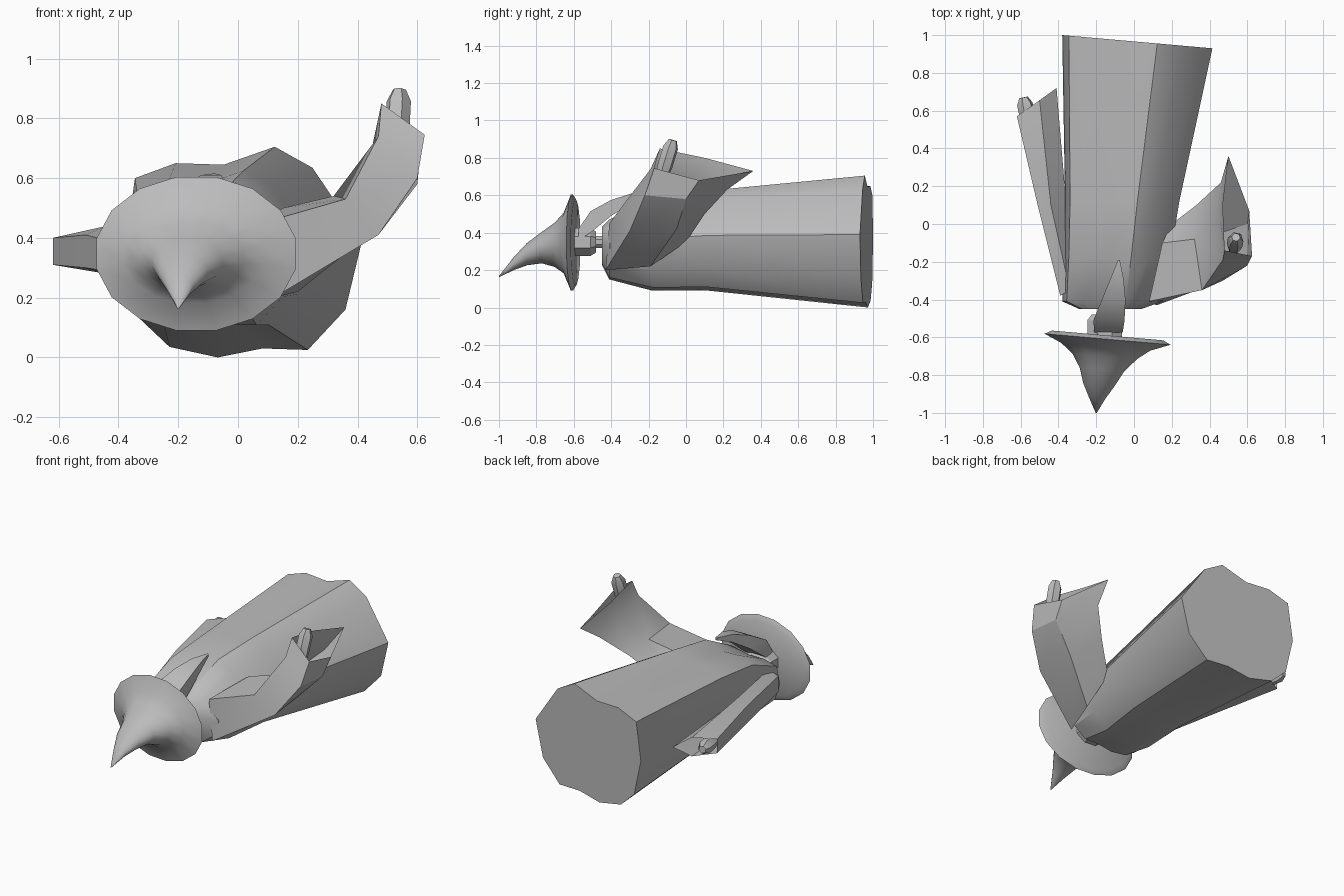
import bpy
import bmesh
from math import cos, sin, pi, radians
from mathutils import Vector

cube = bpy.data.objects.get("Cube")
if cube:
    bpy.data.objects.remove(cube, do_unlink=True)

grey = bpy.data.materials.new("plain_grey")
grey.use_nodes = True
grey.diffuse_color = (0.5, 0.5, 0.5, 1)
grey.node_tree.nodes["Principled BSDF"].inputs["Base Color"].default_value = grey.diffuse_color


def loft(name, rings, cap_start=True, cap_end=True, angle=30):
    """Skin a list of equal-length point rings into one object."""
    bm = bmesh.new()
    loops = [[bm.verts.new(p) for p in ring] for ring in rings]
    for a, b in zip(loops, loops[1:]):
        for i in range(len(a)):
            j = (i + 1) % len(a)
            bm.faces.new((a[i], a[j], b[j], b[i]))
    if cap_start:
        bm.faces.new(loops[0][::-1])
    if cap_end:
        bm.faces.new(loops[-1])
    bmesh.ops.recalc_face_normals(bm, faces=bm.faces)
    mesh = bpy.data.meshes.new(name)
    bm.to_mesh(mesh)
    bm.free()
    mesh.materials.append(grey)
    obj = bpy.data.objects.new(name, mesh)
    bpy.context.collection.objects.link(obj)
    bpy.ops.object.select_all(action='DESELECT')
    obj.select_set(True)
    bpy.context.view_layer.objects.active = obj
    bpy.ops.object.shade_smooth_by_angle(angle=radians(angle))
    return obj


def ellipse(y, cx, cz, rx, rz, sides, tilt=0.0):
    """Ring facing along y, leaning by tilt across x."""
    turns = [2 * pi * (i + 0.5) / sides for i in range(sides)]
    return [(cx + rx * cos(t), y - tilt * rx * cos(t), cz + rz * sin(t)) for t in turns]


def box_ring(y, x0, x1, z0, z1):
    return [(x0, y, z0), (x1, y, z0), (x1, y, z1), (x0, y, z1)]


def hand(name, start, end, radius):
    """Tapered six-sided mitten between two points."""
    a, b = Vector(start), Vector(end)
    axis = (b - a).normalized()
    u = axis.orthogonal().normalized()
    v = axis.cross(u)
    rings = []
    for f, r in ((0, 0.8), (0.3, 1), (0.8, 1), (1, 0.55)):
        c = a.lerp(b, f)
        rings.append([c + radius * r * (u * cos(i * pi / 3) + v * sin(i * pi / 3))
                      for i in range(6)])
    loft(name, rings)


# Robe: wavy hem outline squeezed into a smaller frame at each section
hem = [(-.345, .6), (-.21, .65), (-.05, .645), (.12, .705), (.245, .635), (.41, .39),
       (.355, .16), (.23, .025), (.08, .03), (-.07, 0), (-.23, .035), (-.33, .13), (-.38, .36)]


def robe_ring(y, x0, x1, z0, z1, lean=0.0):
    ring = []
    for x, z in hem:
        fx, fz = (x + .38) / .79, z / .705
        ring.append((x0 + fx * (x1 - x0), y - lean * fx, z0 + fz * (z1 - z0)))
    return ring


loft("robe", [robe_ring(-.45, -.29, .04, .23, .43),
              robe_ring(-.41, -.38, .15, .15, .47),
              robe_ring(-.18, -.37, .19, .09, .59),
              robe_ring(.12, -.365, .24, .09, .625),
              robe_ring(1, -.38, .415, 0, .705, .07)])

# Raised left sleeve, flaring to a hanging point
loft("left_sleeve", [
    [(.08, -.41, .45), (.12, -.43, .2), (.2, -.19, .22), (.2, 0, .35), (.15, -.1, .5)],
    [(.36, -.35, .53), (.47, -.3, .41), (.45, -.05, .42), (.33, .1, .5), (.32, -.08, .54)],
    [(.47, -.19, .74), (.6, -.22, .6), (.6, 0, .58), (.46, .22, .63), (.45, .05, .71)],
    [(.48, -.14, .85), (.625, -.17, .745), (.61, .07, .68), (.5, .36, .73), (.47, .1, .8)],
], cap_end=False)

# Right sleeve resting along the body
loft("right_sleeve", [
    [(-.39, -.38, .38), (-.39, -.38, .28), (-.34, -.35, .24), (-.3, -.3, .35), (-.34, -.35, .42)],
    [(-.51, .1, .41), (-.51, .1, .3), (-.44, .1, .28), (-.36, .12, .35), (-.44, .1, .44)],
    [(-.62, .57, .4), (-.62, .57, .31), (-.5, .655, .29), (-.41, .72, .35), (-.5, .655, .41)],
], cap_end=False)

# Hands
hand("left_hand", (.53, -.13, .7), (.54, -.07, .895), .042)
hand("right_hand", (-.55, .5, .355), (-.585, .67, .36), .043)

# Neck and head
loft("neck", [ellipse(y, -.16, .35, .035, .035, 8) for y in (-.52, -.42)])
loft("head", [ellipse(-.63, -.155, .35, .1, .08, 8),
              ellipse(-.51, -.155, .35, .1, .08, 8),
              ellipse(-.48, -.155, .35, .075, .06, 8)])

# Beard draped over the chest
loft("beard", [box_ring(-.575, -.21, -.06, .36, .42),
               box_ring(-.51, -.215, -.05, .4, .515),
               box_ring(-.4, -.17, -.045, .49, .575),
               box_ring(-.29, -.125, -.055, .56, .61),
               box_ring(-.19, -.085, -.075, .6, .615)])

# Hat: wide leaning brim sweeping up into a drooping point
hat = [(-.59, -.14, .347, .3, .23), (-.61, -.14, .347, .34, .262),
       (-.65, -.15, .345, .24, .165), (-.7, -.155, .335, .175, .12),
       (-.77, -.17, .32, .12, .085), (-.85, -.185, .285, .085, .06),
       (-.92, -.195, .235, .045, .035), (-1, -.2, .165, .003, .003)]
loft("hat", [ellipse(*ring, 16, .088) for ring in hat], angle=50)
